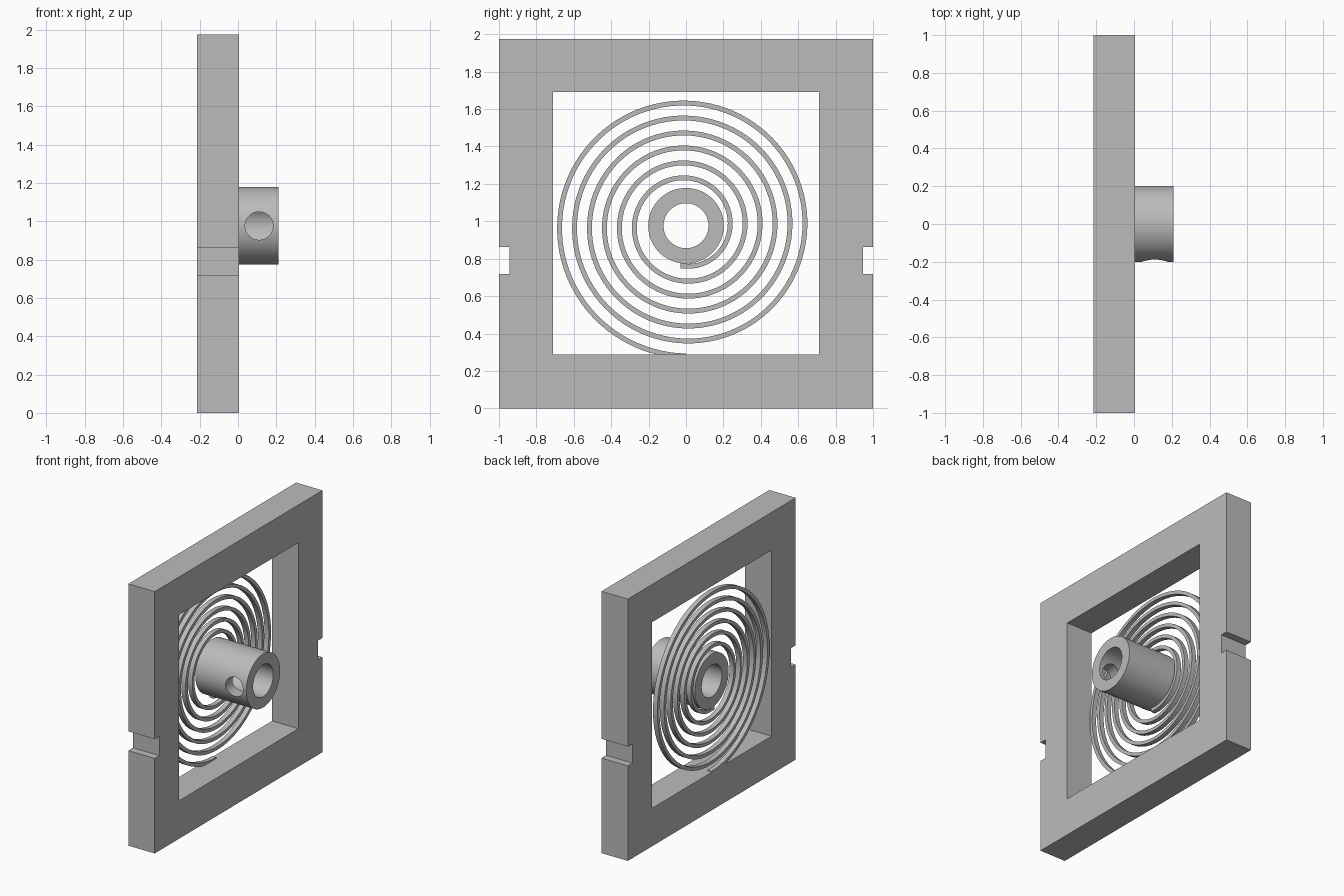
import bpy, bmesh, math
from mathutils import Matrix, Vector

if "Cube" in bpy.data.objects:
    bpy.data.objects.remove(bpy.data.objects["Cube"], do_unlink=True)

grey = bpy.data.materials.new("plain grey")
grey.use_nodes = True
grey.diffuse_color = (0.5, 0.5, 0.5, 1)
grey.node_tree.nodes["Principled BSDF"].inputs["Base Color"].default_value = (0.5, 0.5, 0.5, 1)

BACK, FACE, HUB_END = -0.215, 0.005, 0.21
AXIS_Z = 0.976


def finish(name, bm):
    bmesh.ops.recalc_face_normals(bm, faces=bm.faces)
    mesh = bpy.data.meshes.new(name)
    bm.to_mesh(mesh)
    bm.free()
    mesh.materials.append(grey)
    obj = bpy.data.objects.new(name, mesh)
    bpy.context.collection.objects.link(obj)
    return obj


def box(name, lo, hi):
    lo, hi = Vector(lo), Vector(hi)
    bm = bmesh.new()
    bmesh.ops.create_cube(bm, size=1, matrix=Matrix.Translation((lo + hi) / 2) @ Matrix.Diagonal((hi - lo).to_4d()))
    return finish(name, bm)


def cylinder(name, radius, start, end):
    start, end = Vector(start), Vector(end)
    turn = (end - start).to_track_quat("Z", "Y").to_matrix().to_4x4()
    bm = bmesh.new()
    bmesh.ops.create_cone(bm, cap_ends=True, segments=96, radius1=radius, radius2=radius,
                          depth=(end - start).length, matrix=Matrix.Translation((start + end) / 2) @ turn)
    return finish(name, bm)


def activate(obj):
    bpy.ops.object.select_all(action="DESELECT")
    obj.select_set(True)
    bpy.context.view_layer.objects.active = obj


def cut(obj, cutter):
    mod = obj.modifiers.new("cut", "BOOLEAN")
    mod.operation = "DIFFERENCE"
    mod.solver = "EXACT"
    mod.object = cutter
    activate(obj)
    bpy.ops.object.modifier_apply(modifier=mod.name)
    bpy.data.objects.remove(cutter, do_unlink=True)


def smooth(obj):
    activate(obj)
    bpy.ops.object.shade_smooth_by_angle(angle=math.radians(30))


# Square frame with a window and a notch in each side
frame = box("frame", (BACK, -1, 0), (FACE, 1, 1.975))
cut(frame, box("window_cutter", (-1, -0.712, 0.287), (1, 0.712, 1.69)))
for side in (-1, 1):
    ys = sorted((side * 0.945, side * 1.2))
    cut(frame, box("notch_cutter", (-1, ys[0], 0.717), (1, ys[1], 0.862)))

# Hollow hub with a set screw hole in the front wall
hub = cylinder("hub", 0.202, (BACK, 0, AXIS_Z), (HUB_END, 0, AXIS_Z))
cut(hub, cylinder("bore_cutter", 0.12, (-1, 0, AXIS_Z), (1, 0, AXIS_Z)))
cut(hub, cylinder("screw_cutter", 0.073, (0.11, -0.5, AXIS_Z), (0.11, 0, AXIS_Z)))
smooth(hub)

# Flat spiral spring, six turns from under the hub out to the frame
SPRING_FRONT, WIDTH, TURNS, STEPS = -0.179, 0.026, 6, 96
bm = bmesh.new()
rings = []
for i in range(TURNS * STEPS + 1):
    t = i / STEPS
    a = t * math.tau - math.pi / 2
    outer = 0.229 + 0.08 * t
    corners = [(BACK, outer), (SPRING_FRONT, outer), (SPRING_FRONT, outer - WIDTH), (BACK, outer - WIDTH)]
    rings.append([bm.verts.new((x, r * math.cos(a), AXIS_Z + r * math.sin(a))) for x, r in corners])
for p, q in zip(rings, rings[1:]):
    for k in range(4):
        n = (k + 1) % 4
        bm.faces.new((p[k], p[n], q[n], q[k]))
bm.faces.new(rings[0])
bm.faces.new(rings[-1])
smooth(finish("spiral_spring", bm))

# Tab joining the spring to the hub
box("spring_tab", (BACK, -0.03, 0.747), (SPRING_FRONT, 0.005, 0.785))
